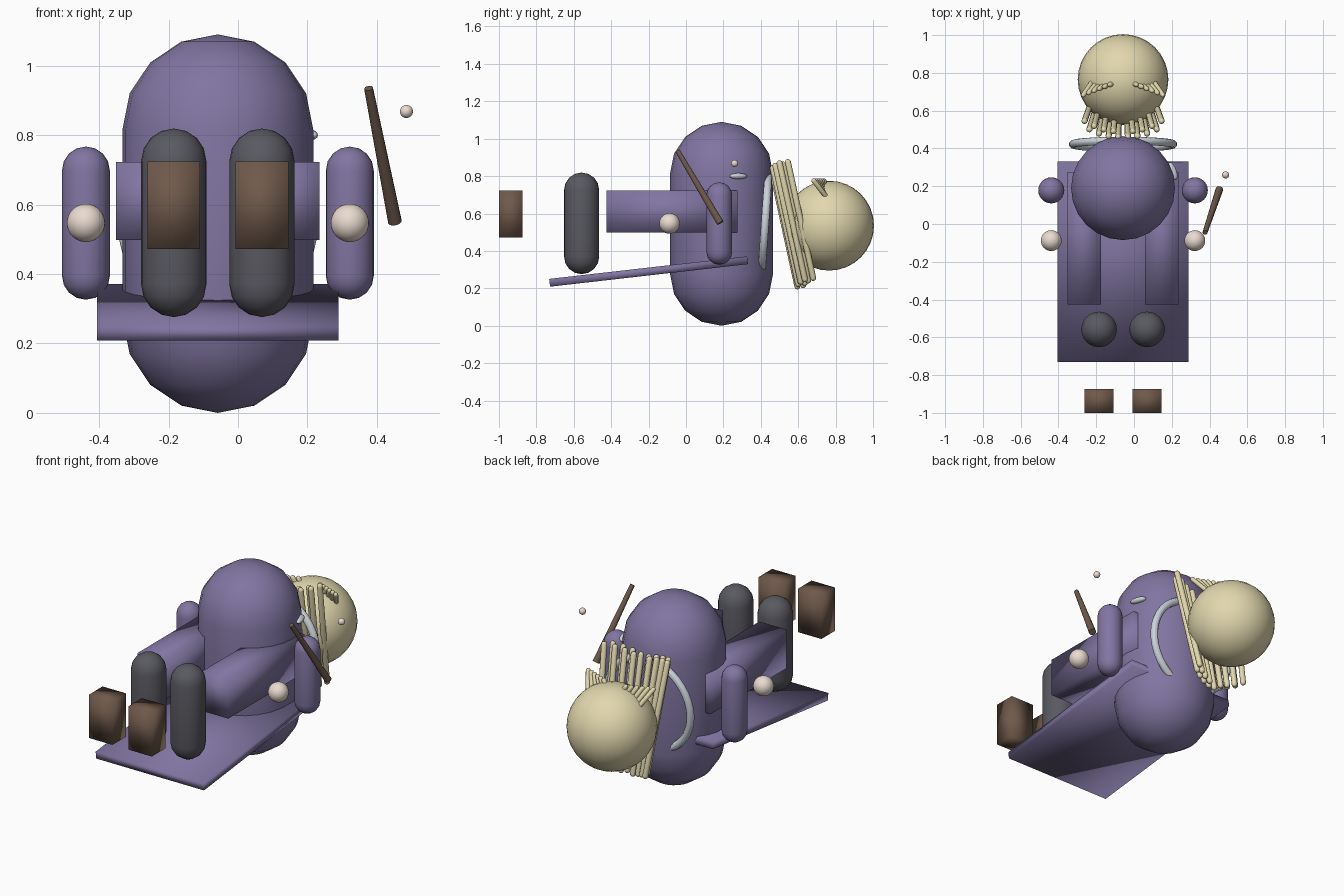
import bpy, bmesh, math
from mathutils import Vector, Matrix

if "Cube" in bpy.data.objects:
    bpy.data.objects.remove(bpy.data.objects["Cube"])

CX = -0.058  # symmetry plane of the figure


def mat(name, col):
    m = bpy.data.materials.new(name)
    m.diffuse_color = (*col, 1)
    m.use_nodes = True
    m.node_tree.nodes["Principled BSDF"].inputs["Base Color"].default_value = m.diffuse_color
    return m


PURPLE = mat("purple cloth", (0.22, 0.18, 0.36))
BLOND = mat("pale straw", (0.76, 0.68, 0.42))
DARK = mat("dark grey", (0.10, 0.10, 0.12))
BROWN = mat("brown leather", (0.16, 0.10, 0.07))
SKIN = mat("skin", (0.83, 0.71, 0.63))
SILVER = mat("silver", (0.60, 0.65, 0.70))


def finish(bm, name, m):
    bmesh.ops.recalc_face_normals(bm, faces=bm.faces)
    for f in bm.faces:
        f.smooth = True
    me = bpy.data.meshes.new(name)
    bm.to_mesh(me)
    bm.free()
    me.materials.append(m)
    ob = bpy.data.objects.new(name, me)
    bpy.context.collection.objects.link(ob)
    return ob


def capsule(name, a, b, r, m, segs=24, rings=4):
    """Tube with round ends; a and b are the centres of the end balls."""
    a, b = Vector(a), Vector(b)
    length = (b - a).length
    bm = bmesh.new()
    prof = [(r * math.sin(i * math.pi / 2 / rings), -r * math.cos(i * math.pi / 2 / rings))
            for i in range(rings + 1)]
    prof += [(x, length - z) for x, z in reversed(prof)]
    vs = [bm.verts.new((x, 0, z)) for x, z in prof]
    es = [bm.edges.new(p) for p in zip(vs, vs[1:])]
    bmesh.ops.spin(bm, geom=vs + es, cent=(0, 0, 0), axis=(0, 0, 1),
                   angle=2 * math.pi, steps=segs)
    bmesh.ops.remove_doubles(bm, verts=bm.verts, dist=1e-5)
    rot = (b - a).to_track_quat('Z', 'Y').to_matrix().to_4x4()
    bm.transform(Matrix.Translation(a) @ rot)
    return finish(bm, name, m)


def ball(name, c, r, m, scale=(1, 1, 1), segs=32, rings=16, turn=0):
    bm = bmesh.new()
    bmesh.ops.create_uvsphere(bm, u_segments=segs, v_segments=rings, radius=r)
    bm.transform(Matrix.Translation(c) @ Matrix.Rotation(turn, 4, 'Z')
                 @ Matrix.Diagonal((*scale, 1)))
    return finish(bm, name, m)


def box(name, c, size, m, tilt=0):
    bm = bmesh.new()
    bmesh.ops.create_cube(bm, size=1)
    bm.transform(Matrix.Translation(c) @ Matrix.Rotation(tilt, 4, 'X')
                 @ Matrix.Diagonal((*size, 1)))
    return finish(bm, name, m)


# Torso and head
capsule("torso", (CX, 0.19, 0.275), (CX, 0.19, 0.815), 0.275, PURPLE)
ball("head", (CX, 0.765, 0.535), 0.24, BLOND)

# Sloping cloth panel under the legs
box("cloak_panel", (CX, -0.2, 0.29), (0.695, 1.065, 0.042), PURPLE, math.radians(6.5))

# Paired limbs
for s, side in ((-1, "left"), (1, "right")):
    box(f"{side}_thigh", (CX + s * 0.205, -0.075, 0.61), (0.176, 0.70, 0.225), PURPLE)
    x = CX + s * 0.127
    capsule(f"{side}_shin", (x, -0.558, 0.37), (x, -0.558, 0.725), 0.094, DARK)
    box(f"{side}_boot", (x, -0.937, 0.598), (0.152, 0.126, 0.252), BROWN)
    x = CX + s * 0.38
    capsule(f"{side}_arm", (x, 0.178, 0.395), (x, 0.178, 0.698), 0.069, PURPLE)
    ball(f"{side}_hand", (x, -0.088, 0.547), 0.055, SKIN)

# Silver ring at the neck
bpy.ops.mesh.primitive_torus_add(major_radius=0.266, minor_radius=0.021, major_segments=40,
                                 minor_segments=12, location=(CX, 0.422, 0.54),
                                 rotation=(math.radians(86), 0, 0))
ring = bpy.context.object
ring.name = "neck_ring"
ring.data.materials.append(SILVER)
bpy.ops.object.shade_smooth()

# Small clasp on the shoulder
ball("clasp", (0.205, 0.28, 0.80), 0.05, SILVER, (1, 0.4, 0.32), 16, 8, math.radians(-70))

# Wand: tapered stick and its floating bead
a, b = Vector((0.452, 0.183, 0.55)), Vector((0.376, -0.045, 0.935))
bm = bmesh.new()
bmesh.ops.create_cone(bm, cap_ends=True, segments=12, radius1=0.020, radius2=0.013,
                      depth=(b - a).length)
bm.transform(Matrix.Translation((a + b) / 2) @ (b - a).to_track_quat('Z', 'Y').to_matrix().to_4x4())
wand = finish(bm, "wand", BROWN)
bpy.context.view_layer.objects.active = wand
wand.select_set(True)
bpy.ops.object.shade_smooth_by_angle()
ball("wand_bead", (0.485, 0.26, 0.868), 0.019, SKIN, segs=16, rings=8)

# Long hair strands fanned between torso and head, and short fringe strands
for s, side in ((-1, "left"), (1, "right")):
    for i in range(8):
        t = i / 7
        off = 0.025 + 0.175 * t
        y = 0.46 + 0.055 * t * t + (0.03 if i % 2 else 0)
        z = 0.83 + 0.045 * t
        capsule(f"{side}_hair_{i}", (CX + s * off * 1.02, y, z),
                (CX + s * off * 0.78, y + 0.135, z - 0.62), 0.016, BLOND, 10, 3)
    for i in range(6):
        off = 0.07 + 0.028 * i
        capsule(f"{side}_fringe_{i}", (CX + s * off, 0.738 - 0.011 * i, 0.775),
                (CX + s * (off - 0.045), 0.75, 0.69), 0.013, BLOND, 10, 3)
